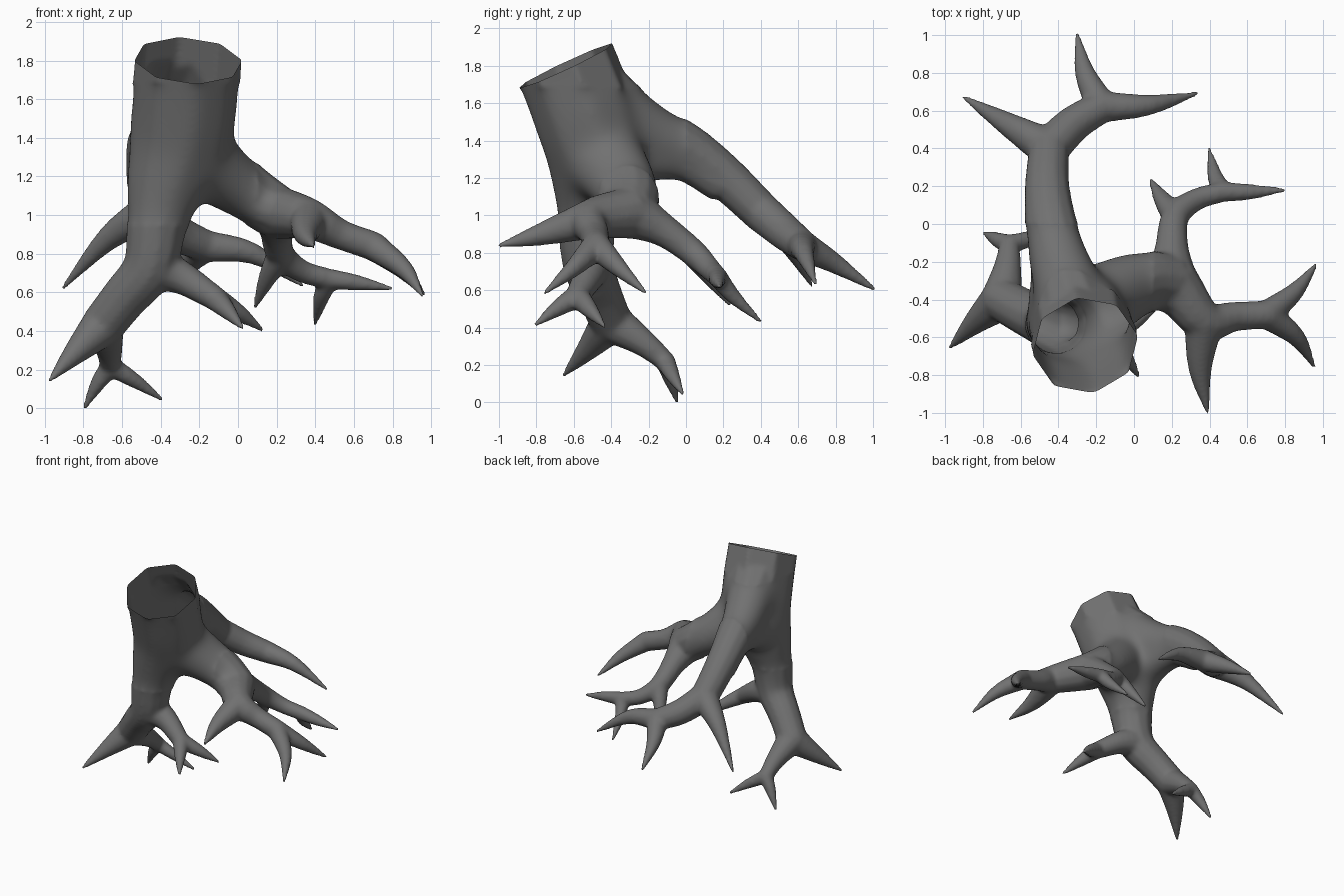
import bpy, bmesh, math
from mathutils import Vector

if "Cube" in bpy.data.objects:
    bpy.data.objects.remove(bpy.data.objects["Cube"])

RIM = Vector((-0.258, -0.643, 1.80))
RIM_N = Vector((0.08, -0.47, 1)).normalized()

bark = bpy.data.materials.new("dark_grey_bark")
bark.diffuse_color = (0.165, 0.165, 0.165, 1)
bark.use_nodes = True
bark.node_tree.nodes["Principled BSDF"].inputs["Base Color"].default_value = bark.diffuse_color


def smooth_path(pts, steps=4):
    """Catmull-Rom through (x, y, z, radius) points."""
    p = [Vector(q) for q in pts]
    p = [2 * p[0] - p[1]] + p + [2 * p[-1] - p[-2]]
    out = []
    for i in range(1, len(p) - 2):
        a, b, c, d = p[i - 1:i + 3]
        for s in range(steps):
            t = s / steps
            out.append(0.5 * (2 * b + (c - a) * t + (2 * a - 5 * b + 4 * c - d) * t ** 2
                              + (3 * b - a - 3 * c + d) * t ** 3))
    return out + [p[-2]]


def tube(bm, pts, sides=12):
    """Closed tapered tube along a smoothed path."""
    path = smooth_path(pts)
    rings, u = [], None
    for i, q in enumerate(path):
        d = (path[min(i + 1, len(path) - 1)].xyz - path[max(i - 1, 0)].xyz).normalized()
        if u is None:
            u = Vector((1, 0, 0)) if abs(d.x) < 0.8 else Vector((0, 0, 1))
        u = (u - d * u.dot(d)).normalized()
        v = d.cross(u)
        r = max(q[3], 0.01)
        ring = []
        for k in range(sides):
            a = 2 * math.pi * k / sides - 0.16
            ring.append(bm.verts.new(q.xyz + r * (math.cos(a) * u + math.sin(a) * v)))
        rings.append(ring)
    for a, b in zip(rings, rings[1:]):
        for k in range(sides):
            n = (k + 1) % sides
            bm.faces.new((a[k], a[n], b[n], b[k]))
    bm.faces.new(rings[0][::-1])
    bm.faces.new(rings[-1])


def root_tip(bm, start, mid, tip):
    """Pointed root end, lengthened a little to survive smoothing."""
    t, m = Vector(tip), Vector(mid[:3])
    t += (t - m).normalized() * 0.018
    tube(bm, [start, mid, (*t, 0.012)])


bm = bmesh.new()
top = RIM + RIM_N * 0.12

# trunk flowing into the front-left root
fork_low = (-0.46, -0.52, 0.73, 0.138)
fork_left = (-0.70, -0.40, 0.43, 0.115)
fork_foot = (-0.66, -0.11, 0.22, 0.055)
tube(bm, [(*top, 0.283), (*RIM, 0.283), (-0.295, -0.51, 1.42, 0.282), (-0.38, -0.51, 1.13, 0.215),
          (-0.42, -0.53, 0.95, 0.16)], 8)
tube(bm, [(-0.38, -0.51, 1.13, 0.20), (-0.42, -0.53, 0.95, 0.16), fork_low,
          (-0.59, -0.46, 0.57, 0.122), fork_left])
tube(bm, [fork_left, (-0.67, -0.23, 0.32, 0.075), fork_foot])
root_tip(bm, fork_left, (-0.84, -0.52, 0.29, 0.065), (-0.97, -0.65, 0.15))
root_tip(bm, fork_foot, (-0.73, -0.08, 0.12, 0.04), (-0.79, -0.05, 0.01))
root_tip(bm, fork_foot, (-0.53, -0.07, 0.14, 0.04), (-0.40, -0.02, 0.05))

# small inner root of the front-left root
fork_inner = (-0.12, -0.58, 0.57, 0.065)
tube(bm, [fork_low, (-0.30, -0.52, 0.68, 0.09), fork_inner])
root_tip(bm, fork_inner, (-0.05, -0.69, 0.50, 0.045), (0.02, -0.80, 0.42))
root_tip(bm, fork_inner, (0.01, -0.51, 0.49, 0.045), (0.12, -0.44, 0.41))

# right root with its front and back branches
fork_right = (0.20, -0.30, 1.015, 0.142)
fork_front = (0.37, -0.51, 0.98, 0.108)
fork_far = (0.70, -0.48, 0.84, 0.077)
fork_mid = (0.22, 0.04, 0.80, 0.074)
fork_end = (0.47, 0.17, 0.67, 0.055)
tube(bm, [(-0.27, -0.48, 1.38, 0.22), (-0.10, -0.35, 1.22, 0.18), (0.06, -0.29, 1.11, 0.152), fork_right])
tube(bm, [(-0.22, -0.48, 1.30, 0.20), (-0.03, -0.38, 1.16, 0.15), (0.12, -0.34, 1.06, 0.12),
          (0.27, -0.40, 1.0, 0.11)])
tube(bm, [fork_right, fork_front, (0.53, -0.49, 0.90, 0.08), fork_far])
root_tip(bm, fork_front, (0.35, -0.77, 0.90, 0.063), (0.39, -0.99, 0.84))
root_tip(bm, fork_far, (0.85, -0.36, 0.72, 0.05), (0.96, -0.22, 0.59))
root_tip(bm, fork_far, (0.86, -0.60, 0.72, 0.05), (0.95, -0.75, 0.59))
tube(bm, [fork_right, (0.20, -0.12, 0.92, 0.09), fork_mid, (0.33, 0.13, 0.71, 0.06), fork_end])
root_tip(bm, fork_mid, (0.15, 0.13, 0.67, 0.048), (0.09, 0.23, 0.53))
root_tip(bm, fork_end, (0.43, 0.25, 0.57, 0.043), (0.40, 0.39, 0.44))
root_tip(bm, fork_end, (0.62, 0.17, 0.65, 0.042), (0.79, 0.18, 0.62))

# back root, taller than wide near the trunk
fork_back = (-0.45, 0.40, 1.02, 0.108)
fork_rear = (-0.17, 0.62, 0.84, 0.085)
tube(bm, [(-0.31, -0.48, 1.63, 0.21), (-0.35, -0.34, 1.53, 0.185), (-0.40, -0.18, 1.43, 0.165),
          (-0.44, 0.0, 1.355, 0.14), (-0.46, 0.20, 1.21, 0.12), fork_back])
tube(bm, [(-0.40, -0.40, 1.28, 0.17), (-0.41, -0.20, 1.31, 0.14), (-0.44, 0.0, 1.29, 0.115),
          (-0.46, 0.20, 1.17, 0.11)])
root_tip(bm, fork_back, (-0.67, 0.53, 0.88, 0.064), (-0.90, 0.67, 0.63))
tube(bm, [fork_back, (-0.32, 0.53, 0.91, 0.098), fork_rear])
root_tip(bm, fork_rear, (-0.26, 0.80, 0.74, 0.055), (-0.30, 1.00, 0.61))
root_tip(bm, fork_rear, (0.08, 0.63, 0.80, 0.056), (0.33, 0.69, 0.64))

bmesh.ops.recalc_face_normals(bm, faces=bm.faces)
mesh = bpy.data.meshes.new("stump_with_roots")
bm.to_mesh(mesh)
bm.free()
stump = bpy.data.objects.new("stump_with_roots", mesh)
bpy.context.collection.objects.link(stump)
bpy.context.view_layer.objects.active = stump
stump.select_set(True)

# fuse the tubes into one skin and soften the forks
fuse = stump.modifiers.new("fuse", 'REMESH')
fuse.mode = 'VOXEL'
fuse.voxel_size = 0.014
soften = stump.modifiers.new("soften", 'SMOOTH')
soften.factor = 0.5
soften.iterations = 10
for m in ("fuse", "soften"):
    bpy.ops.object.modifier_apply(modifier=m)

# blend the grooves where the roots leave the trunk, then slice the slanted rim
bm = bmesh.new()
bm.from_mesh(stump.data)
flare = [v for v in bm.verts if 0.95 < v.co.z < 1.68 and v.co.y < 0.0 and v.co.x < 0.1]
for _ in range(80):
    bmesh.ops.smooth_vert(bm, verts=flare, factor=0.5,
                          use_axis_x=True, use_axis_y=True, use_axis_z=True)
bmesh.ops.bisect_plane(bm, geom=bm.verts[:] + bm.edges[:] + bm.faces[:],
                       plane_co=RIM, plane_no=RIM_N, clear_outer=True)
bm.to_mesh(stump.data)
bm.free()
stump.data.materials.clear()
stump.data.materials.append(bark)
bpy.ops.object.shade_smooth()
